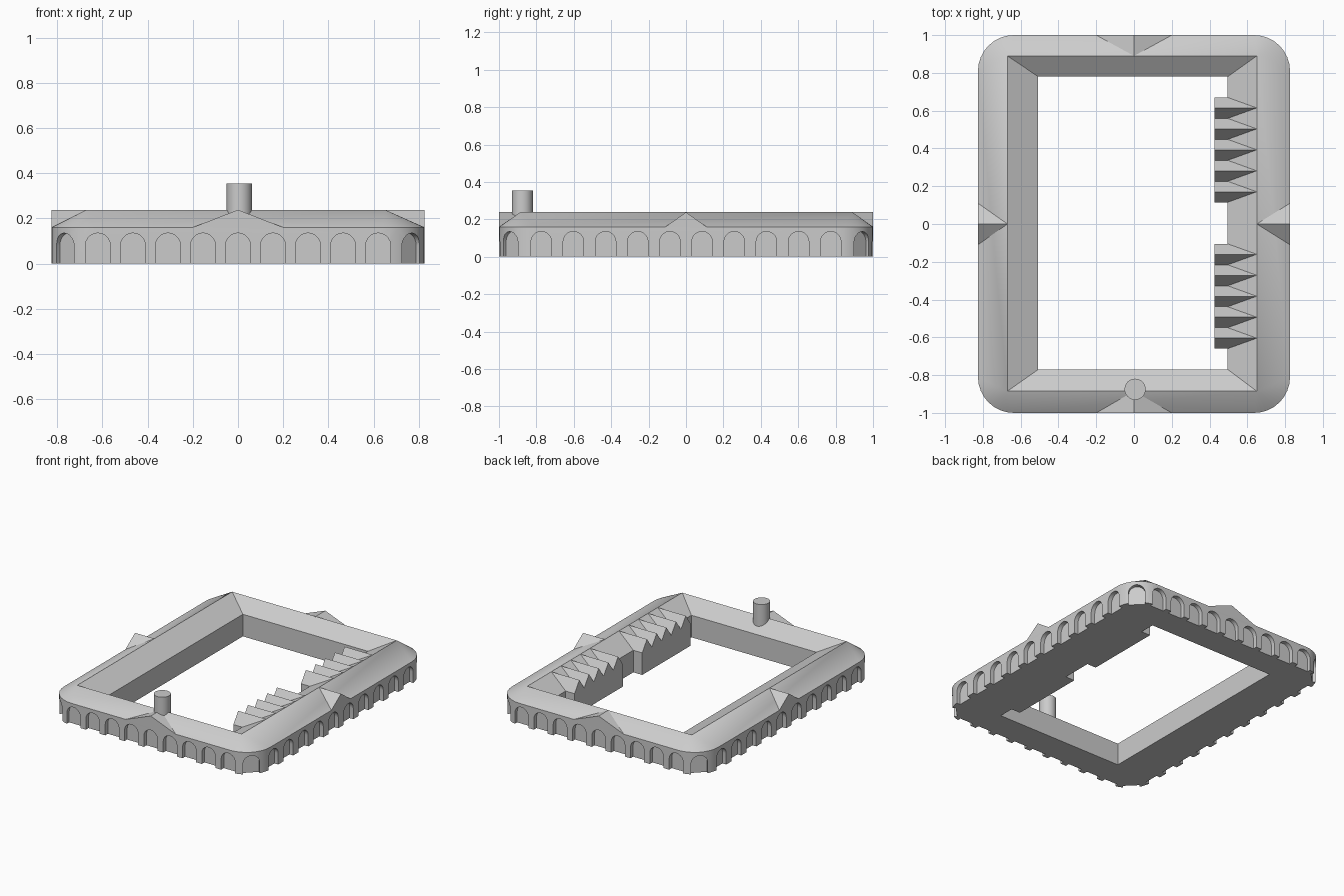
import bpy, bmesh, math
from mathutils import Matrix, Vector

if "Cube" in bpy.data.objects:
    bpy.data.objects.remove(bpy.data.objects["Cube"])

HX, HY, R = 0.826, 1.0, 0.19        # outer half sizes and corner radius
EAVE, RIDGE = 0.16, 0.238
SEG = 8


def make_object(name, bm):
    bmesh.ops.recalc_face_normals(bm, faces=bm.faces)
    me = bpy.data.meshes.new(name)
    bm.to_mesh(me)
    bm.free()
    ob = bpy.data.objects.new(name, me)
    bpy.context.collection.objects.link(ob)
    return ob


def add_prism(bm, profile, depth, matrix):
    """Extrude a (u, z) profile along local +y by depth."""
    a = [bm.verts.new(matrix @ Vector((u, 0, z))) for u, z in profile]
    b = [bm.verts.new(matrix @ Vector((u, depth, z))) for u, z in profile]
    bm.faces.new(a)
    bm.faces.new(b[::-1])
    n = len(a)
    for i in range(n):
        bm.faces.new((a[i], b[i], b[(i + 1) % n], a[(i + 1) % n]))


def place(x, y, angle):
    return Matrix.Translation((x, y, 0)) @ Matrix.Rotation(angle, 4, 'Z')


# Ring building: outer wall, hipped roof, courtyard wall, underside
bm = bmesh.new()
signs = [(1, 1), (-1, 1), (-1, -1), (1, -1)]
outer = []
for k, (sx, sy) in enumerate(signs):
    for i in range(SEG + 1):
        t = math.pi / 2 * (k + i / SEG)
        outer.append((sx * (HX - R) + R * math.cos(t), sy * (HY - R) + R * math.sin(t)))
corner = lambda x0, x1, y0, y1, z: [
    bm.verts.new((x1 if sx > 0 else x0, y1 if sy > 0 else y0, z)) for sx, sy in signs]
low = [bm.verts.new((x, y, 0)) for x, y in outer]
top = [bm.verts.new((x, y, EAVE)) for x, y in outer]
ridge = corner(-0.67, 0.65, -0.885, 0.89, RIDGE)
court_top = corner(-0.507, 0.496, -0.77, 0.78, EAVE)
court_low = corner(-0.507, 0.496, -0.77, 0.78, 0)
n = len(outer)
for i in range(n):
    j = (i + 1) % n
    k, m = i // (SEG + 1), j // (SEG + 1)
    bm.faces.new((low[i], low[j], top[j], top[i]))
    if k == m:
        bm.faces.new((top[i], top[j], ridge[k]))
        bm.faces.new((low[j], low[i], court_low[k]))
    else:
        bm.faces.new((top[i], top[j], ridge[m], ridge[k]))
        bm.faces.new((low[j], low[i], court_low[k], court_low[m]))
for k in range(4):
    m = (k + 1) % 4
    bm.faces.new((ridge[k], ridge[m], court_top[m], court_top[k]))
    bm.faces.new((court_top[k], court_top[m], court_low[m], court_low[k]))
building = make_object("ring_building", bm)

# Arched niches cut around the outer wall
W, TOP, DEPTH = 0.055, 0.135, 0.03
arch = [(-W, -0.02)] + [
    (-W * math.cos(math.pi * i / 10), TOP - W + W * math.sin(math.pi * i / 10))
    for i in range(11)] + [(W, -0.02)]
bm = bmesh.new()


def niche(x, y, angle):
    add_prism(bm, arch, 0.05 + DEPTH, place(x, y, angle) @ Matrix.Translation((0, -0.05, 0)))


for i in range(9):
    x = (i - 4) * 0.155
    niche(x, -HY, 0)
    niche(x, HY, math.pi)
for i in range(10):
    y = (i - 4.5) * 0.172
    niche(HX, y, math.pi / 2)
    niche(-HX, y, -math.pi / 2)
for sx, sy in signs:
    d = R * math.sqrt(0.5)
    niche(sx * (HX - R + d), sy * (HY - R + d), math.atan2(sy, sx) + math.pi / 2)
cutter = make_object("niche_cutter", bm)
cutter.hide_render = True
mod = building.modifiers.new("niches", 'BOOLEAN')
mod.operation = 'DIFFERENCE'
mod.solver = 'EXACT'
mod.object = cutter
bpy.context.view_layer.objects.active = building
building.select_set(True)
bpy.ops.object.modifier_apply(modifier=mod.name)
bpy.ops.object.shade_smooth_by_angle(angle=math.radians(20))
bpy.data.objects.remove(cutter)

# Gable in the middle of each outer roof slope
for name, x, y, a, half, depth in (
        ("front_gable", 0, -HY, 0, 0.2, 0.118),
        ("back_gable", 0, HY, math.pi, 0.2, 0.113),
        ("right_gable", HX, 0, math.pi / 2, 0.11, 0.176),
        ("left_gable", -HX, 0, -math.pi / 2, 0.11, 0.156)):
    bm = bmesh.new()
    add_prism(bm, [(-half, EAVE), (half, EAVE), (0, RIDGE)], depth, place(x, y, a))
    make_object(name, bm)

# Two courtyard blocks with sawtooth roofs of five small gables
for name, y0, y1 in (("back_sawtooth_wing", 0.115, 0.67), ("front_sawtooth_wing", -0.66, -0.105)):
    step = (y1 - y0) / 10
    mid = (y0 + y1) / 2
    teeth = [(y0 - mid + i * step, RIDGE if i % 2 else EAVE) for i in range(11)]
    profile = [(y0 - mid, 0)] + teeth + [(y1 - mid, 0)]
    bm = bmesh.new()
    add_prism(bm, profile, 0.225, place(0.425, mid, -math.pi / 2))
    make_object(name, bm)

# Round chimney on the front ridge
bpy.ops.mesh.primitive_cylinder_add(vertices=32, radius=0.056, depth=0.2,
                                    location=(0.006, -0.875, 0.254))
bpy.context.object.name = "chimney"
bpy.ops.object.shade_smooth_by_angle(angle=math.radians(30))
